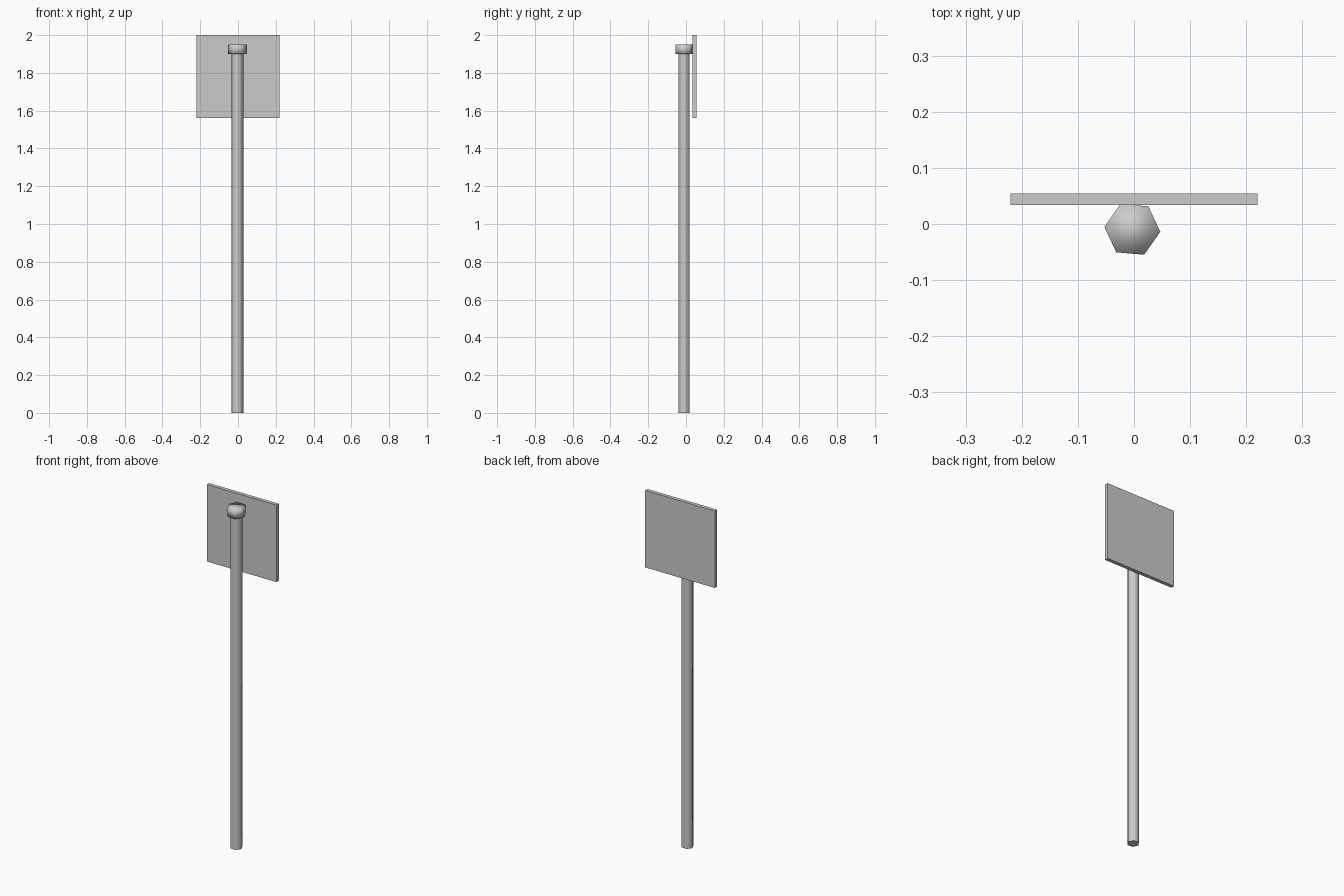
import bpy
import math

cube = bpy.data.objects.get("Cube")
if cube:
    bpy.data.objects.remove(cube, do_unlink=True)

# Single light grey for every part
grey = bpy.data.materials.new("light_grey")
grey.use_nodes = True
colour = (0.6, 0.6, 0.6, 1)
grey.diffuse_color = colour
grey.node_tree.nodes["Principled BSDF"].inputs["Base Color"].default_value = colour

POST_X, POST_Y = -0.003, -0.0095
TURN = math.radians(85)  # first corner of a cylinder points along +y


def hex_prism(name, radius, bottom, top):
    """Upright six-sided prism on the post axis."""
    bpy.ops.mesh.primitive_cylinder_add(
        vertices=6, radius=radius, depth=top - bottom,
        location=(POST_X, POST_Y, (bottom + top) / 2), rotation=(0, 0, TURN))
    obj = bpy.context.object
    obj.name = name
    obj.data.materials.append(grey)
    return obj


# Post: rounded sides, sharp ends
post = hex_prism("post", 0.032, 0, 1.9)
bpy.ops.object.shade_smooth_by_angle(angle=math.radians(70))

# Cap: softly shaded all over
cap = hex_prism("post_cap", 0.05, 1.9, 1.95)
bpy.ops.object.shade_smooth()

# Flat square panel behind the post
bpy.ops.mesh.primitive_cube_add(size=1, location=(0, 0.044, 1.78))
panel = bpy.context.object
panel.name = "sign_panel"
panel.scale = (0.44, 0.021, 0.44)
bpy.ops.object.transform_apply(location=False, rotation=False, scale=True)
panel.data.materials.append(grey)
